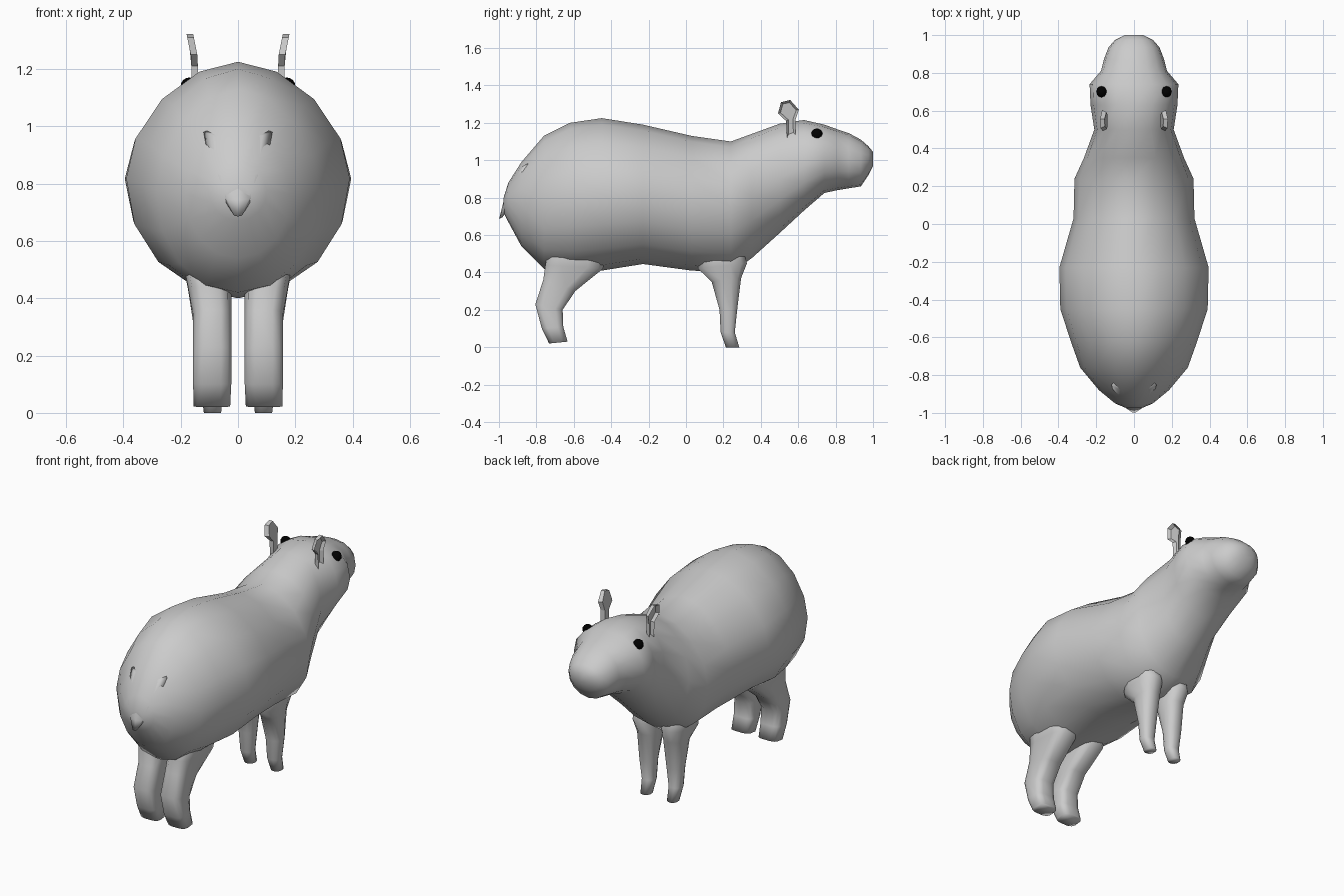
import bpy, bmesh
from math import sin, cos, pi, copysign
from mathutils import Vector

if "Cube" in bpy.data.objects:
    bpy.data.objects.remove(bpy.data.objects["Cube"])


def finish(name, bm, mirror=False, smooth=True):
    bmesh.ops.recalc_face_normals(bm, faces=bm.faces)
    for f in bm.faces:
        f.smooth = smooth
    me = bpy.data.meshes.new(name)
    bm.to_mesh(me)
    bm.free()
    ob = bpy.data.objects.new(name, me)
    bpy.context.collection.objects.link(ob)
    if mirror:
        ob.modifiers.new("Mirror", 'MIRROR')
    return ob


def loft(name, rings, sides, turn=0.0, mirror=False):
    """Skin through rings (centre, half axis u, half axis v, power on +u, power on -u)."""
    bm = bmesh.new()
    loops = []
    for c, u, v, up, down in rings:
        loop = []
        for i in range(sides):
            a = 2 * pi * (i + turn) / sides
            power = up if cos(a) > 0 else down
            p = copysign(abs(cos(a)) ** (2 / power), cos(a))
            q = copysign(abs(sin(a)) ** (2 / power), sin(a))
            loop.append(bm.verts.new(Vector(c) + p * Vector(u) + q * Vector(v)))
        loops.append(loop)
    for a, b in zip(loops, loops[1:]):
        for i in range(sides):
            j = (i + 1) % sides
            bm.faces.new((a[i], a[j], b[j], b[i]))
    bm.faces.new(loops[0])
    bm.faces.new(loops[-1])
    return finish(name, bm, mirror)


# Body and head: y, bottom z, top z, half width
body = [
    (-0.975, 0.72, 0.80, 0.04), (-0.95, 0.67, 0.88, 0.10),
    (-0.88, 0.54, 0.99, 0.185), (-0.76, 0.42, 1.13, 0.285),
    (-0.62, 0.40, 1.20, 0.335), (-0.45, 0.41, 1.225, 0.39),
    (-0.23, 0.445, 1.19, 0.395), (0.03, 0.41, 1.13, 0.32),
    (0.24, 0.40, 1.10, 0.315), (0.35, 0.475, 1.14, 0.265),
    (0.50, 0.61, 1.195, 0.21), (0.63, 0.73, 1.215, 0.23),
    (0.74, 0.825, 1.19, 0.235), (0.81, 0.84, 1.165, 0.175),
    (0.87, 0.85, 1.145, 0.16), (0.935, 0.86, 1.11, 0.135),
    (0.975, 0.92, 1.075, 0.10), (1.0, 0.97, 1.045, 0.05),
]
loft("body", [((0, y, (b + t) / 2), (0, 0, (t - b) / 2), (w, 0, 0),
               1.8 if y < 0.3 else 2.2, 2.05) for y, b, t, w in body], 16)

# Tail: rump ridge narrowing to a small tip
tail = [(-0.85, 0.98, 0.12, 0.035), (-0.932, 0.84, 0.095, 0.033),
        (-0.96, 0.755, 0.055, 0.025), (-0.99, 0.69, 0.015, 0.009)]
loft("tail", [((0, y, z), (w, 0, 0), (0, d, d / 2), 2, 2)
              for y, z, w, d in tail], 8)


# Legs: z at back, z at front, y back, y front, x inner, x outer
def leg(name, rows, power):
    rings = [(((x0 + x1) / 2, (y0 + y1) / 2, (za + zb) / 2),
              ((x1 - x0) / 2, 0, 0), (0, (y1 - y0) / 2, (zb - za) / 2),
              power, power)
             for za, zb, y0, y1, x0, x1 in rows]
    loft(name, rings, 12, 0.5, True)


leg("hind_legs", [
    (0.62, 0.60, -0.72, -0.42, 0.02, 0.21),
    (0.44, 0.42, -0.755, -0.44, 0.022, 0.175),
    (0.36, 0.30, -0.765, -0.59, 0.022, 0.158),
    (0.23, 0.20, -0.807, -0.658, 0.022, 0.158),
    (0.10, 0.11, -0.772, -0.655, 0.022, 0.158),
    (0.02, 0.03, -0.733, -0.632, 0.026, 0.156)], 3.4)

leg("front_legs", [
    (0.58, 0.58, 0.08, 0.29, 0.02, 0.18),
    (0.42, 0.45, 0.06, 0.33, 0.02, 0.17),
    (0.35, 0.37, 0.135, 0.297, 0.025, 0.15),
    (0.20, 0.20, 0.178, 0.275, 0.04, 0.142),
    (0.08, 0.08, 0.184, 0.262, 0.05, 0.13),
    (0.0, 0.0, 0.212, 0.286, 0.058, 0.12)], 2.4)

# Ears: upright leaf outline with a hollow facing outward
outline = [(0.54, 1.12), (0.535, 1.21), (0.492, 1.25), (0.508, 1.31),
           (0.557, 1.322), (0.603, 1.27), (0.585, 1.215), (0.585, 1.12)]
bm = bmesh.new()
lean = [max(0, z - 1.24) * 0.2 for y, z in outline]
front = [bm.verts.new((0.163 + k, y, z)) for k, (y, z) in zip(lean, outline)]
back = [bm.verts.new((0.14 + k, 0.55 + (y - 0.55) * 0.8, z))
        for k, (y, z) in zip(lean, outline)]
for i in range(8):
    j = (i + 1) % 8
    bm.faces.new((front[i], front[j], back[j], back[i]))
bm.faces.new(back)
rim = bm.faces.new(front)
bmesh.ops.recalc_face_normals(bm, faces=bm.faces)
bmesh.ops.inset_region(bm, faces=[rim], thickness=0.014, depth=0)
bmesh.ops.translate(bm, verts=rim.verts, vec=(-0.017, 0, 0))
finish("ears", bm, True, False)

# Eyes
bm = bmesh.new()
bmesh.ops.create_uvsphere(bm, u_segments=12, v_segments=8, radius=0.03)
bmesh.ops.translate(bm, verts=bm.verts, vec=(0.17, 0.70, 1.14))
eyes = finish("eyes", bm, True)
black = bpy.data.materials.new("black")
black.diffuse_color = (0.0, 0.0, 0.0, 1)
black.use_nodes = True
black.node_tree.nodes["Principled BSDF"].inputs["Base Color"].default_value = black.diffuse_color
eyes.data.materials.append(black)
